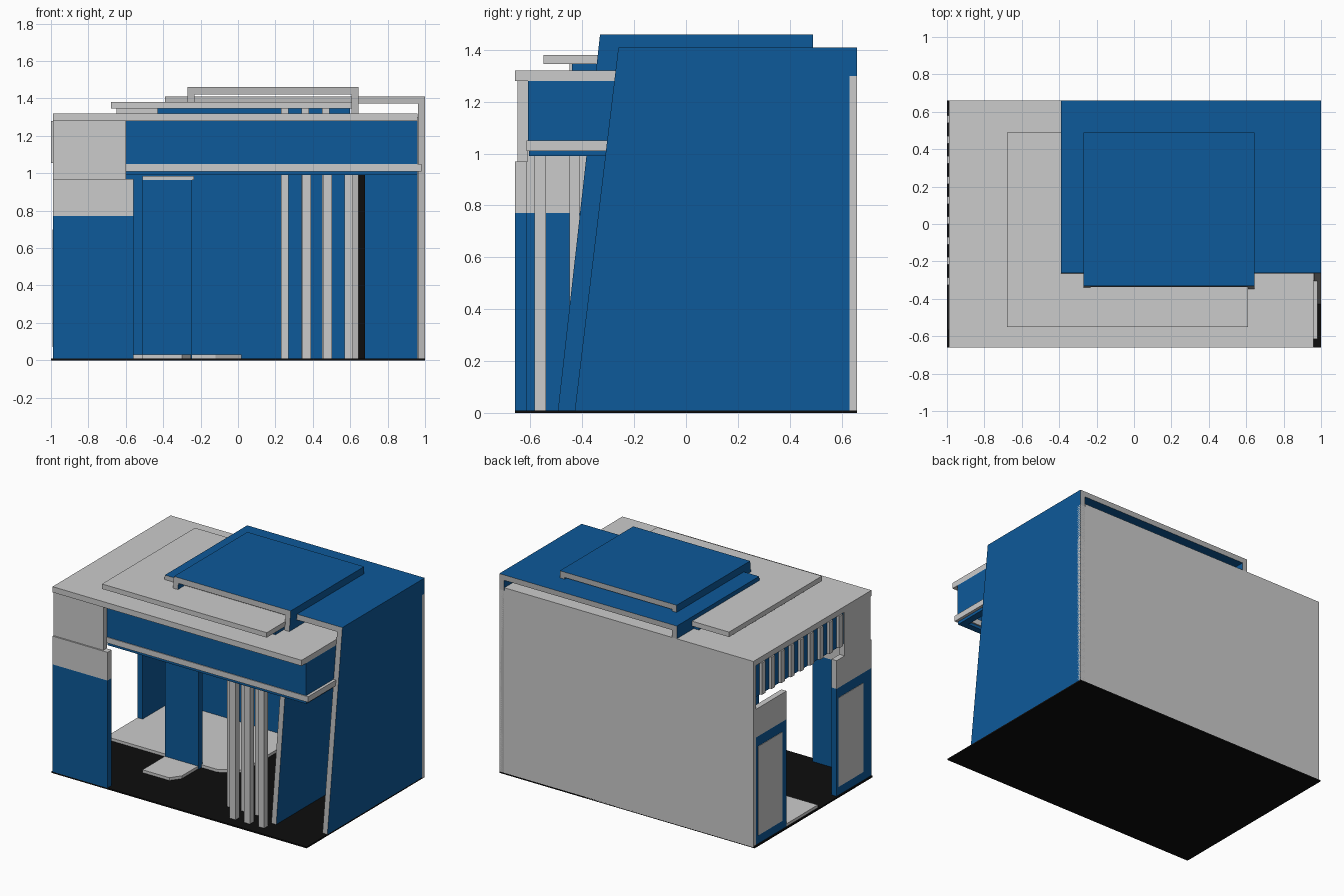
import bpy, bmesh

if "Cube" in bpy.data.objects:
    bpy.data.objects.remove(bpy.data.objects["Cube"])


def material(name, rgb):
    m = bpy.data.materials.new(name)
    m.diffuse_color = (*rgb, 1)
    m.use_nodes = True
    m.node_tree.nodes["Principled BSDF"].inputs["Base Color"].default_value = m.diffuse_color
    return m


BLUE = material("blue", (0.004, 0.10, 0.32))
BLACK = material("black", (0.004, 0.004, 0.004))
GREY = material("grey", (0.45, 0.45, 0.45))


def finish(name, bm, mats):
    bmesh.ops.recalc_face_normals(bm, faces=bm.faces)
    me = bpy.data.meshes.new(name)
    if len(mats) > 1:                       # front and back edges are grey
        for f in bm.faces:
            f.material_index = 1 if abs(f.normal.y) > 0.5 else 0
    bm.to_mesh(me)
    bm.free()
    for m in mats:
        me.materials.append(m)
    ob = bpy.data.objects.new(name, me)
    bpy.context.collection.objects.link(ob)
    return ob


def box(name, x, y, z, mat=None):
    bm = bmesh.new()
    bmesh.ops.create_cube(bm, size=1)
    for v in bm.verts:
        v.co = [(a + b) / 2 + c * (b - a) for (a, b), c in zip((x, y, z), v.co)]
    return finish(name, bm, [mat] if mat else [])


def prism(name, front, back, mats):
    """Join two matching outlines with side faces."""
    bm = bmesh.new()
    a = [bm.verts.new(p) for p in front]
    b = [bm.verts.new(p) for p in back]
    bm.faces.new(a)
    bm.faces.new(b[::-1])
    for i in range(len(a)):
        j = (i + 1) % len(a)
        bm.faces.new((a[i], b[i], b[j], a[j]))
    return finish(name, bm, mats)


def leaning_frame(name, x0, x1, top, lip, y0, slope, y1):
    """Tall right wall, top plate and short left lip with a sloping front."""
    t = 0.038
    prof = [(x1, 0.005), (x1, top), (x0, top), (x0, lip), (x0 + t, lip),
            (x0 + t, top - t), (x1 - t, top - t), (x1 - t, 0.005)]
    prism(name, [(x, y0 + slope * z, z) for x, z in prof],
          [(x, y1, z) for x, z in prof], [BLUE, GREY])


def platform(name, outline, mat=None):
    prism(name, [(x, y, 0.005) for x, y in outline],
          [(x, y, 0.03) for x, y in outline], [mat] if mat else [])


# Floor and low platforms
box("floor", (-1, 1), (-0.66, 0.66), (0, 0.01), BLACK)
platform("rear_platform", [(-0.99, 0.64), (-0.99, -0.06), (-0.12, -0.06),
                           (0.02, 0.03), (0.02, 0.64)])
platform("front_platform", [(-0.51, -0.06), (-0.51, -0.34), (-0.30, -0.34),
                            (-0.25, -0.27), (-0.25, -0.06)])

# Back wall with blue inner lining
box("back_wall", (-0.99, 1), (0.63, 0.66), (0.005, 1.30))
box("back_lining", (-0.95, 0.96), (0.615, 0.63), (0.01, 1.28), BLUE)

# Leaning frames
leaning_frame("outer_frame", -0.39, 1.0, 1.41, 1.32, -0.43, 0.12, 0.66)
leaning_frame("inner_frame", -0.27, 0.645, 1.46, 1.38, -0.495, 0.112, 0.49)
box("dark_door", (0.645, 0.68), (0.40, 0.44), (0.01, 1.0), BLACK)

# Roof, stepped slab and its battens
box("roof", (-0.99, 0.96), (-0.66, 0.66), (1.28, 1.32))
box("roof_step", (-0.68, 0.61), (-0.55, 0.49), (1.345, 1.38))
for i in range(8):
    y = -0.40 + i * 0.11
    box("roof_batten", (-0.65, -0.43), (y, y + 0.04), (1.32, 1.345))
box("roof_step_core", (-0.43, 0.60), (-0.44, 0.47), (1.32, 1.345), BLUE)

# Header band with ledge, returning on the right
box("front_fascia", (-0.60, 0.96), (-0.61, -0.57), (1.05, 1.28), BLUE)
box("side_fascia", (0.92, 0.96), (-0.57, -0.25), (1.05, 1.28), BLUE)
box("front_ledge", (-0.60, 0.98), (-0.615, -0.55), (1.01, 1.05))
box("side_ledge", (0.90, 0.98), (-0.55, -0.25), (1.01, 1.05))
box("front_soffit", (-0.60, 0.96), (-0.605, -0.56), (0.99, 1.01), BLUE)
box("side_soffit", (0.91, 0.96), (-0.56, -0.25), (0.99, 1.01), BLUE)

# Upper left corner block and left lattice
box("corner_front", (-0.99, -0.60), (-0.65, -0.61), (0.97, 1.28))
box("corner_side", (-0.99, -0.95), (-0.61, -0.36), (0.97, 1.28))
box("lattice_panel", (-0.98, -0.95), (-0.36, 0.63), (1.05, 1.28), BLUE)
for i in range(9):
    y = -0.325 + i * 0.108
    box("lattice_batten", (-1.0, -0.98), (y, y + 0.04), (1.055, 1.28))

# Left pillars: blue below, grey above, grey inset on the outer side
box("pillar_front", (-0.99, -0.56), (-0.66, -0.615), (0.01, 0.77), BLUE)
box("pillar_front_top", (-0.99, -0.56), (-0.66, -0.615), (0.77, 0.97))
for y0, y1 in ((-0.615, -0.27), (0.29, 0.63)):
    box("pillar_side", (-0.99, -0.95), (y0, y1), (0.01, 0.77), BLUE)
    box("pillar_side_top", (-0.99, -0.95), (y0, y1), (0.77, 0.97))
    box("pillar_inset", (-0.993, -0.985), (y0 + 0.05, y1 - 0.02), (0.07, 0.70))

# Freestanding display panel
box("display_panel", (-0.51, -0.245), (-0.09, -0.045), (0.01, 0.965), BLUE)
box("display_cap", (-0.51, -0.235), (-0.095, -0.04), (0.965, 0.985))

# Two staggered rows of posts
for i in range(3):
    x = 0.345 + i * 0.112
    box("front_post", (x, x + 0.045), (-0.585, -0.54), (0.01, 1.01))
    x = 0.23 + i * 0.11
    box("rear_post", (x, x + 0.04), (-0.45, -0.41), (0.01, 1.345))
